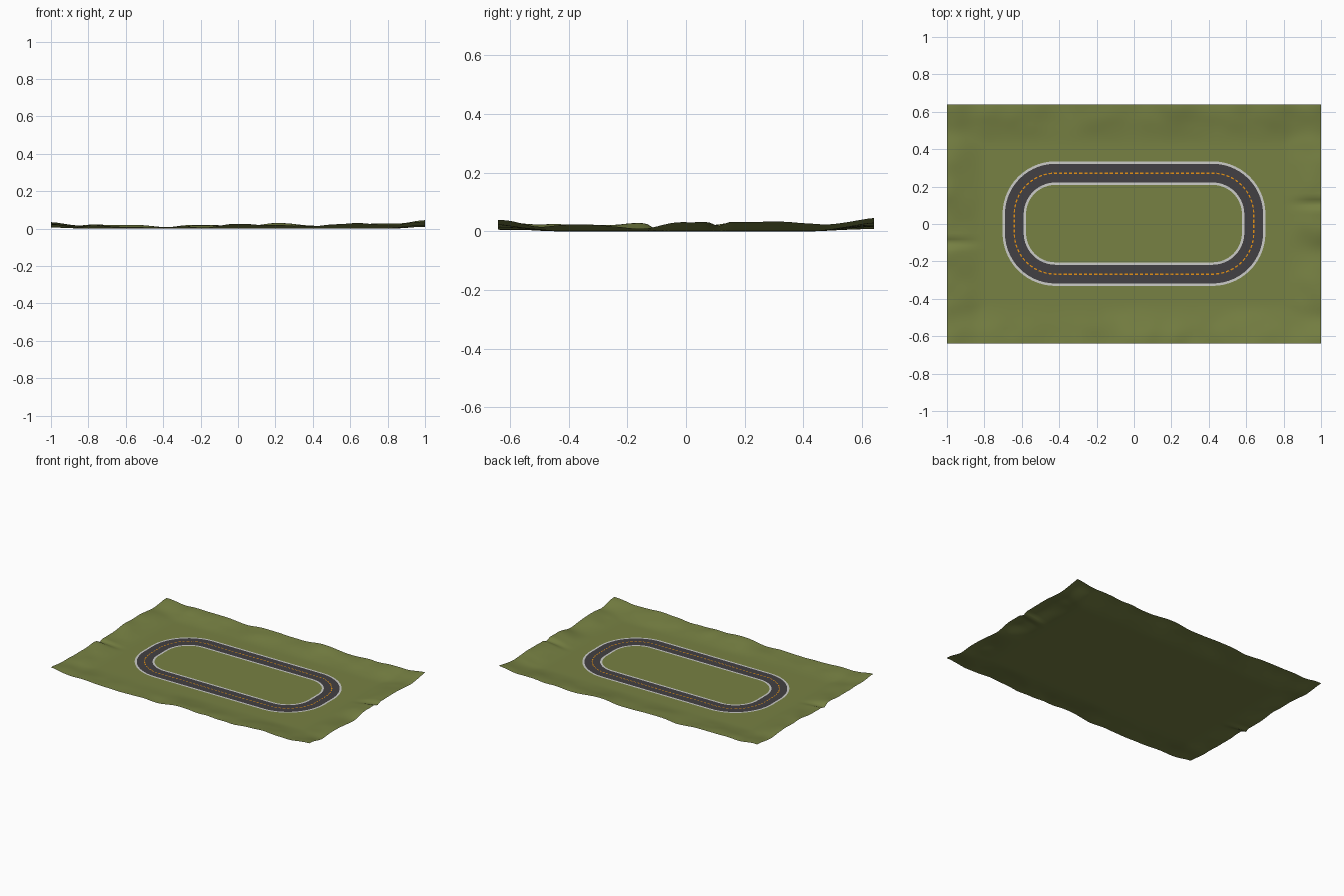
import bpy, math
from mathutils import Vector, noise

if "Cube" in bpy.data.objects:
    bpy.data.objects.remove(bpy.data.objects["Cube"])

def material(name, rgb):
    m = bpy.data.materials.new(name)
    lin = [((c / 255 + 0.055) / 1.055) ** 2.4 for c in rgb]
    m.diffuse_color = (*lin, 1)
    m.use_nodes = True
    m.node_tree.nodes["Principled BSDF"].inputs["Base Color"].default_value = m.diffuse_color
    return m

GRASS = material("grass green", (119, 129, 67))
ASPHALT = material("asphalt grey", (66, 64, 67))
KERB = material("kerb white", (204, 204, 200))
PAINT = material("lane orange", (232, 146, 20))

def make(name, verts, faces, mats, indices=None):
    me = bpy.data.meshes.new(name)
    me.from_pydata(verts, [], faces)
    for m in mats:
        me.materials.append(m)
    if indices:
        for p, i in zip(me.polygons, indices):
            p.material_index = i
    ob = bpy.data.objects.new(name, me)
    bpy.context.collection.objects.link(ob)
    return ob

# --- terrain: flat middle, rolling hills rising towards the rim
W, D, BASE = 1.0, 0.64, 0.003
FRONT = [.035, .022, .012, .010, .012, .026, .022, .018, .033, .026, .040]
BACK = [.030, .025, .025, .012, .025, .018, .030, .020, .024, .030, .048]
LEFT = [.035, .028, .025, .030, .018, .030, .030, .025, .030]
RIGHT = [.040, .025, .026, .010, .034, .038, .038, .028, .048]

def smooth(t):
    t = min(max(t, 0), 1)
    return t * t * (3 - 2 * t)

def profile(vals, t):
    f = min(max(t, 0), 1) * (len(vals) - 1)
    i = min(int(f), len(vals) - 2)
    return vals[i] + (vals[i + 1] - vals[i]) * smooth(f - i)

def height(x, y):
    rx = smooth((abs(x) - 0.79) / 0.21)
    ry = smooth((abs(y) - 0.42) / 0.22)
    if rx + ry < 1e-6:
        return BASE
    ex = profile(RIGHT if x > 0 else LEFT, (y + D) / (2 * D))
    ey = profile(BACK if y > 0 else FRONT, (x + W) / (2 * W))
    # narrow gullies in the left and right rims
    gully = 0.11 if x > 0 else -0.10
    ex -= 0.016 * max(0, 1 - abs(y - gully) / 0.035)
    h = (rx * rx * ex + ry * ry * ey) / (rx + ry)
    bump = noise.noise(Vector((x * 9, y * 9, 3.7))) * 0.006 * max(rx, ry)
    return max(0, BASE + h - BASE * max(rx, ry) + bump)

NX, NY = 120, 78
verts = []
for j in range(NY + 1):
    for i in range(NX + 1):
        x, y = -W + 2 * W * i / NX, -D + 2 * D * j / NY
        verts.append((x, y, height(x, y)))
row = NX + 1
faces = [(j * row + i, j * row + i + 1, (j + 1) * row + i + 1, (j + 1) * row + i)
         for j in range(NY) for i in range(NX)]
terrain = make("terrain", verts, faces, [GRASS])
# lowest point rests on z = 0
low = min(v.co.z for v in terrain.data.vertices)
for v in terrain.data.vertices:
    v.co.z -= low
    v.co.z = max(v.co.z, 0)
terrain.data.shade_smooth()

# --- track centre line: rounded rectangle walked by distance
CX, CY, R, Y0 = 0.42, 0.05, 0.22, 0.002
ARC = math.pi / 2 * R
SEGS = [("line", 2 * CY), ("arc", ARC), ("line", 2 * CX), ("arc", ARC)] * 2
TOTAL = sum(s[1] for s in SEGS)
CORNERS = [(CX, CY), (-CX, CY), (-CX, -CY), (CX, -CY)]

def at(s, offset):
    """Point at distance s along the loop, shifted outwards by offset."""
    s %= TOTAL
    for k, (kind, length) in enumerate(SEGS):
        if s <= length or k == 7:
            break
        s -= length
    q = k // 2
    a = q * math.pi / 2
    cx, cy = CORNERS[q]
    r = R + offset
    if kind == "arc":
        a += s / R
        return cx + r * math.cos(a), cy + r * math.sin(a) + Y0
    px, py = CORNERS[q - 1]
    t = s / length
    return (px + (cx - px) * t + r * math.cos(a),
            py + (cy - py) * t + r * math.sin(a) + Y0)

def stations():
    out, s = [], 0
    for kind, length in SEGS:
        n = 14 if kind == "arc" else 4
        out += [s + length * i / n for i in range(n)]
        s += length
    return out

# --- road surface with a white kerb on both edges
def ring(name, inner, outer, z, mat):
    st = stations()
    n = len(st)
    v = [(*at(s, o), z) for s in st for o in (inner, outer)]
    f = [(2 * i, 2 * i + 1, (2 * i + 3) % (2 * n), (2 * i + 2) % (2 * n)) for i in range(n)]
    return make(name, v, f, [mat])

ROAD_Z = BASE - low + 0.003
ring("road", -0.050, 0.050, ROAD_Z, ASPHALT)
ring("outer_kerb", 0.050, 0.063, ROAD_Z, KERB)
ring("inner_kerb", -0.063, -0.050, ROAD_Z, KERB)

# --- dashed centre line
DASHES, HALF = 120, 0.0035
step = TOTAL / DASHES
verts, faces = [], []
for d in range(DASHES):
    a, b = d * step, d * step + step * 0.62
    k = len(verts)
    verts += [(*at(s, o), ROAD_Z + 0.0012) for s, o in
              ((a, -HALF), (a, HALF), (b, HALF), (b, -HALF))]
    faces.append((k, k + 1, k + 2, k + 3))
make("centre_dashes", verts, faces, [PAINT])
